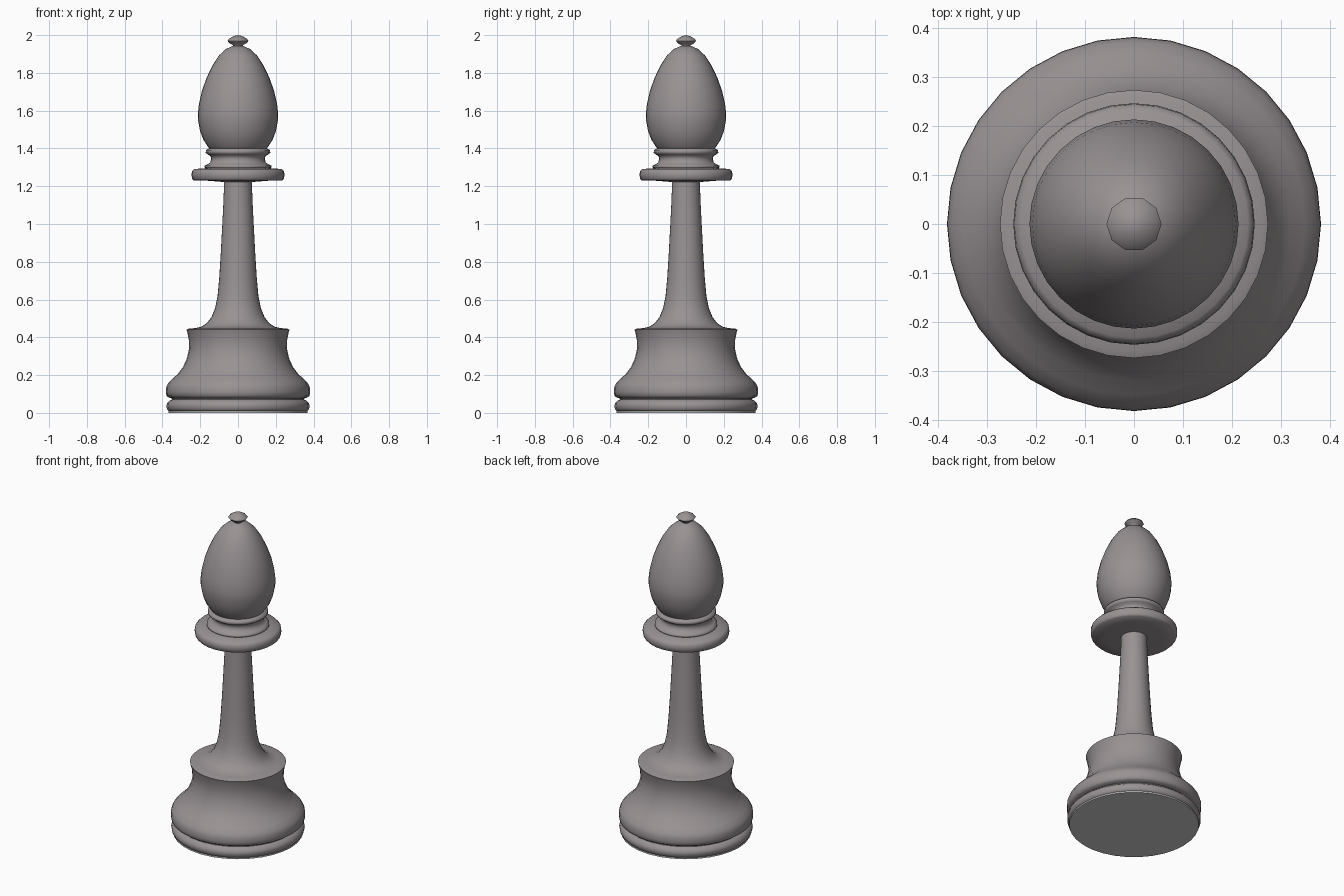
import bpy, bmesh, math

cube = bpy.data.objects.get("Cube")
if cube:
    bpy.data.objects.remove(cube)


def material(name, rgb):
    m = bpy.data.materials.new(name)
    m.use_nodes = True
    m.diffuse_color = (*rgb, 1)
    bsdf = m.node_tree.nodes["Principled BSDF"]
    bsdf.inputs["Base Color"].default_value = (*rgb, 1)
    bsdf.inputs["Roughness"].default_value = 0.6
    return m


stone = material("warm grey", (0.318, 0.288, 0.294))
felt = material("pale grey", (0.62, 0.62, 0.62))


def lathe(name, profile, sides, mat, angle=65):
    """Spin (radius, height) points around z; end rings are capped."""
    bm = bmesh.new()
    rings = []
    for r, z in profile:
        if r == 0:
            rings.append([bm.verts.new((0, 0, z))] * sides)
        else:
            rings.append([bm.verts.new((r * math.cos(i * math.tau / sides),
                                        r * math.sin(i * math.tau / sides), z))
                          for i in range(sides)])
    for low, high in zip(rings, rings[1:]):
        for i in range(sides):
            j = (i + 1) % sides
            bm.faces.new(dict.fromkeys((low[i], low[j], high[j], high[i])))
    if profile[0][0]:
        bm.faces.new(rings[0][::-1])
    if profile[-1][0]:
        bm.faces.new(rings[-1])
    bmesh.ops.recalc_face_normals(bm, faces=bm.faces)
    mesh = bpy.data.meshes.new(name)
    bm.to_mesh(mesh)
    bm.free()
    mesh.materials.append(mat)
    obj = bpy.data.objects.new(name, mesh)
    bpy.context.collection.objects.link(obj)
    bpy.ops.object.select_all(action='DESELECT')
    obj.select_set(True)
    bpy.context.view_layer.objects.active = obj
    bpy.ops.object.shade_smooth_by_angle(angle=math.radians(angle))
    return obj


# Thin pad under the base
lathe("base_pad", [(0.368, 0), (0.368, 0.009)], 32, felt, 40)

# Lower ring of the base, tucked into the groove
lathe("base_ring", [(0.366, 0.008), (0.376, 0.02), (0.379, 0.036), (0.376, 0.052),
                    (0.36, 0.066), (0.35, 0.07), (0.35, 0.085)], 32, stone)

# Flared base: upright band, then a concave waist up to the rim
lathe("base_bell", [(0.35, 0.076), (0.368, 0.082), (0.379, 0.09), (0.381, 0.11),
                    (0.380, 0.135), (0.371, 0.155), (0.348, 0.18), (0.318, 0.207),
                    (0.29, 0.245), (0.27, 0.29), (0.259, 0.34), (0.26, 0.385),
                    (0.268, 0.425), (0.273, 0.441)], 32, stone)

# Slender stem flowing out of the rim of the base
lathe("stem", [(0.273, 0.441), (0.26, 0.446), (0.225, 0.449), (0.192, 0.457),
               (0.165, 0.475), (0.14, 0.508), (0.121, 0.555), (0.108, 0.62),
               (0.099, 0.72), (0.091, 0.85), (0.083, 1.0), (0.077, 1.12),
               (0.073, 1.235)], 32, stone)

# Wide collar
lathe("collar", [(0.07, 1.222), (0.16, 1.229), (0.235, 1.231), (0.243, 1.24),
                 (0.246, 1.258), (0.244, 1.278), (0.232, 1.291), (0.15, 1.297)],
      32, stone)

# Two narrow rings with a concave neck between them
lathe("neck", [(0.165, 1.293), (0.177, 1.299), (0.177, 1.309), (0.16, 1.317),
               (0.147, 1.326), (0.142, 1.345), (0.146, 1.36), (0.162, 1.369),
               (0.171, 1.377), (0.17, 1.391), (0.15, 1.401)], 32, stone)

# Egg-shaped head, tapering towards the top
lathe("head", [(0.14, 1.385), (0.16, 1.41), (0.183, 1.445), (0.201, 1.493),
               (0.211, 1.545), (0.213, 1.58), (0.207, 1.635), (0.191, 1.705),
               (0.166, 1.775), (0.135, 1.84), (0.1, 1.893), (0.064, 1.926),
               (0.032, 1.941), (0, 1.946)], 32, stone)

# Finial button
lathe("finial", [(0.026, 1.935), (0.026, 1.947), (0.046, 1.957), (0.056, 1.97),
                 (0.047, 1.981), (0.022, 1.995), (0, 2.0)], 10, stone)
